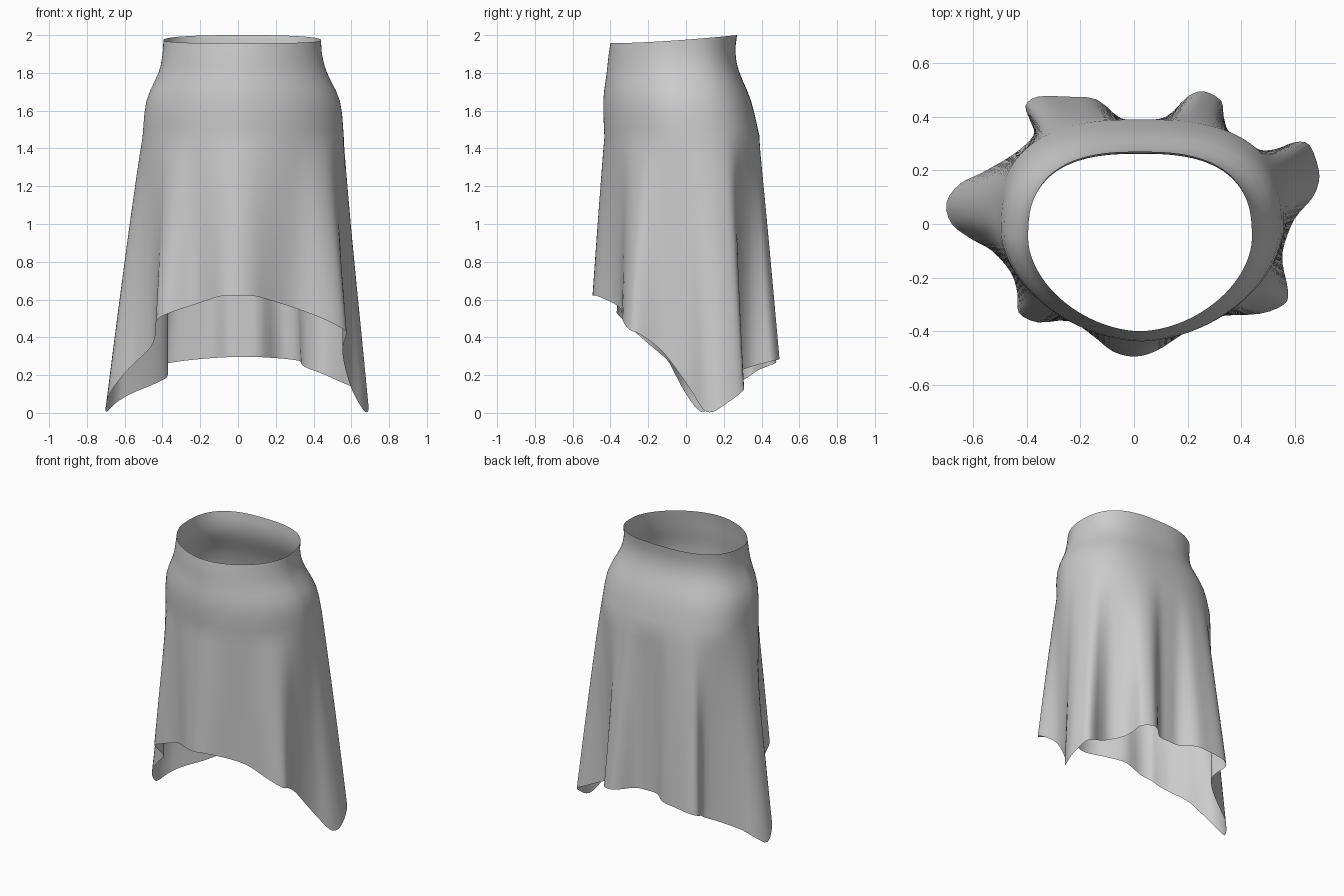
import bpy, bmesh, math
from mathutils import Vector

if "Cube" in bpy.data.objects:
    bpy.data.objects.remove(bpy.data.objects["Cube"])

# Hem outline (x, y, z), counter-clockwise from centre front
HEM = [Vector(p) for p in [
    (0, -.495, .62), (.08, -.475, .62), (.16, -.425, .60), (.24, -.375, .575), (.33, -.343, .545),
    (.47, -.335, .49), (.56, -.30, .44), (.575, -.25, .42), (.555, -.15, .35), (.56, -.08, .27),
    (.60, .02, .13), (.66, .09, .02), (.685, .14, .005), (.69, .20, .04), (.655, .295, .11),
    (.60, .305, .14), (.53, .28, .17), (.44, .27, .21), (.36, .33, .24), (.335, .40, .26),
    (.325, .46, .275), (.26, .495, .285), (.20, .475, .29), (.12, .40, .295), (.03, .39, .297),
    (-.05, .395, .295), (-.14, .465, .29), (-.25, .475, .28), (-.36, .475, .265), (-.405, .44, .25),
    (-.385, .38, .225), (-.375, .33, .19), (-.45, .26, .15), (-.57, .19, .10), (-.65, .15, .05),
    (-.70, .08, .005), (-.68, 0, .10), (-.60, -.06, .21), (-.53, -.10, .28), (-.46, -.18, .35),
    (-.435, -.26, .42), (-.43, -.33, .49), (-.36, -.367, .53), (-.24, -.362, .57), (-.15, -.42, .60),
    (-.08, -.475, .62)]]

# Waist-to-hip rings: left, right, front, back, front height, back height
RINGS = [
    (-.395, .44, -.40, .27, 1.957, 2.0),
    (-.40, .445, -.41, .262, 1.89, 1.91),
    (-.42, .47, -.42, .28, 1.80, 1.81),
    (-.485, .54, -.438, .345, 1.65, 1.65),
    (-.505, .56, -.432, .39, 1.46, 1.46)]
SUB = 3      # hem points per control span
FALL = 14    # rows from hip to hem


def catmull(a, b, c, d, t):
    return 0.5 * (2 * b + (c - a) * t + (2 * a - 5 * b + 4 * c - d) * t * t
                  + (3 * b - a - 3 * c + d) * t ** 3)


def ring_point(ring, ang):
    """Rounded ring, fuller at the back than at the front."""
    left, right, front, back, zf, zb = ring
    cx, cy = (left + right) / 2, (front + back) / 2 + .01
    c, s = math.cos(ang), math.sin(ang)
    power = 2.65 if s > 0 else 1.8
    r = (abs(c) ** power + abs(s) ** power) ** (-1 / power)
    x = cx + (right - left) / 2 * c * r
    y = cy + (back - cy if s > 0 else cy - front) * s * r
    k = max(0, min(1, (y - front) / (back - front)))
    return Vector((x, y, zf + (zb - zf) * k ** 1.6))


# Smooth the hem, then give each hem point an evenly flowing body angle
n = len(HEM)
hem = [catmull(HEM[i - 1], HEM[i], HEM[(i + 1) % n], HEM[(i + 2) % n], j / SUB)
       for i in range(n) for j in range(SUB)]
m = len(hem)
angles = sorted((math.atan2((p.y + .02) / .41, (p.x - .03) / .53) + math.pi / 2 + .08) % math.tau
                for p in hem)
for _ in range(25):
    ext = [angles[-1] - math.tau] + angles + [angles[0] + math.tau]
    angles = [(ext[i] + 2 * ext[i + 1] + ext[i + 2]) / 4 for i in range(m)]
angles = [a - math.pi / 2 - .08 for a in angles]

# Rows of vertices from waist to hem; the folds grow from the hips down
bm = bmesh.new()
rows = []
for k in range(len(RINGS) - 1):
    quad = [RINGS[max(0, k - 1)], RINGS[k], RINGS[k + 1], RINGS[min(len(RINGS) - 1, k + 2)]]
    for j in range(3):
        ring = [catmull(*v, j / 3) for v in zip(*quad)]
        rows.append([bm.verts.new(ring_point(ring, a)) for a in angles])
for j in range(FALL + 1):
    t = j / FALL
    row = []
    for p, a in zip(hem, angles):
        hip = ring_point(RINGS[-1], a)
        q = hip.lerp(p, t ** .92)
        q.z = hip.z + (p.z - hip.z) * t
        row.append(bm.verts.new(q))
    rows.append(row)
for upper, lower in zip(rows, rows[1:]):
    for i in range(m):
        k = (i + 1) % m
        bm.faces.new((lower[i], lower[k], upper[k], upper[i])).smooth = True

# Skirt object
mesh = bpy.data.meshes.new("skirt")
bm.to_mesh(mesh)
bm.free()
bpy.context.collection.objects.link(bpy.data.objects.new("skirt", mesh))
